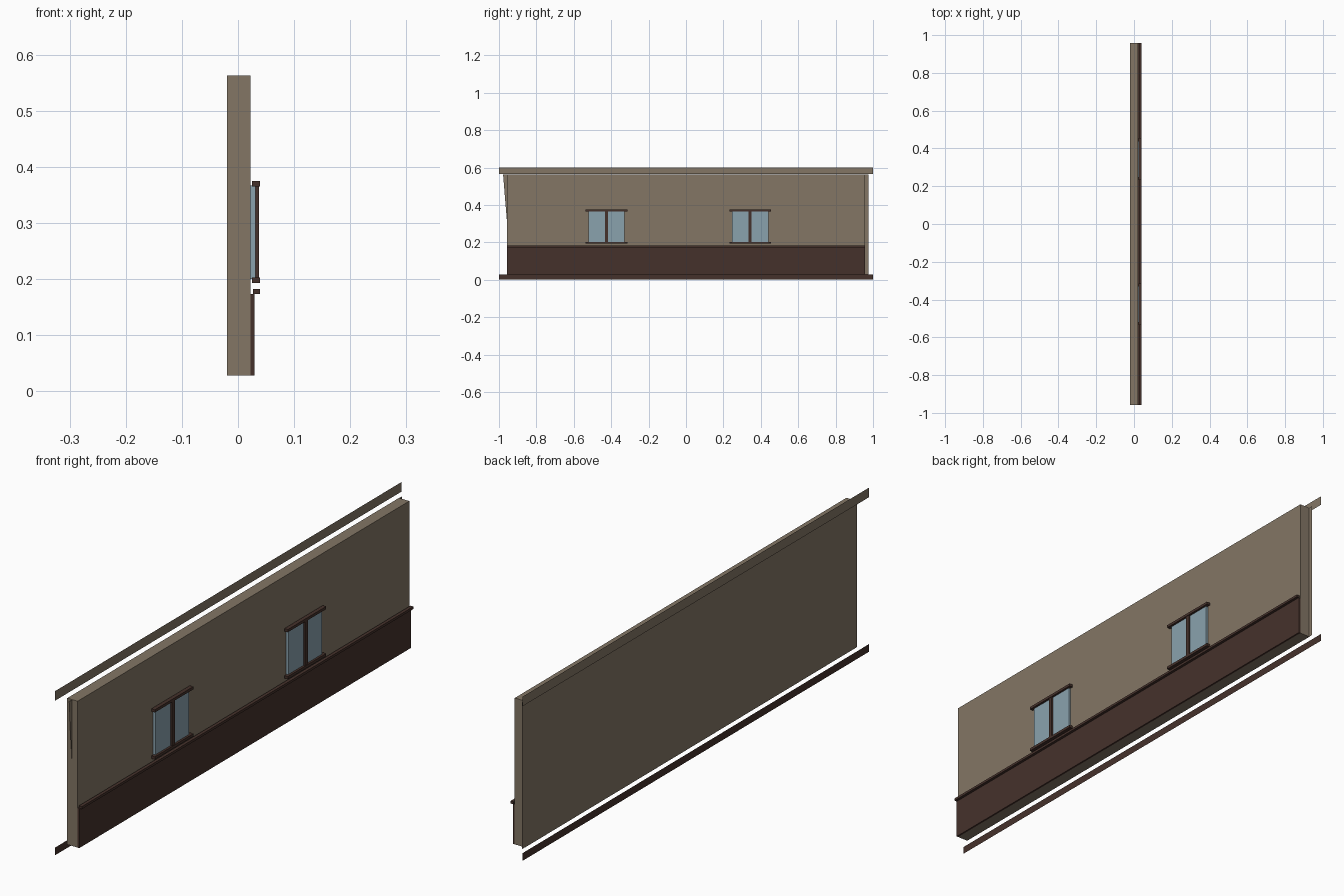
import bpy
import bmesh

cube = bpy.data.objects.get("Cube")
if cube:
    bpy.data.objects.remove(cube, do_unlink=True)


def make_material(name, rgb):
    mat = bpy.data.materials.new(name)
    mat.use_nodes = True
    color = (*rgb, 1)
    mat.diffuse_color = color
    mat.node_tree.nodes["Principled BSDF"].inputs["Base Color"].default_value = color
    return mat


plaster = make_material("tan plaster", (0.227, 0.181, 0.130))
wood = make_material("dark brown wood", (0.060, 0.031, 0.024))
glass = make_material("pale blue glass", (0.254, 0.361, 0.423))


def finish(name, bm, mat):
    mesh = bpy.data.meshes.new(name)
    bm.to_mesh(mesh)
    bm.free()
    mesh.materials.append(mat)
    obj = bpy.data.objects.new(name, mesh)
    bpy.context.collection.objects.link(obj)
    return obj


def box(name, x, y, z, mat):
    """Box spanning the given (low, high) range on each axis."""
    bm = bmesh.new()
    bmesh.ops.create_cube(bm, size=1)
    for v in bm.verts:
        v.co = [r[0] if c < 0 else r[1] for c, r in zip(v.co, (x, y, z))]
    return finish(name, bm, mat)


def sheet(name, x, outline, mat):
    """Single flat face facing +x, with its outline given as (y, z) points."""
    bm = bmesh.new()
    bm.faces.new([bm.verts.new((x, y, z)) for y, z in outline])
    return finish(name, bm, mat)


def strip(name, x, y, z, mat):
    return sheet(name, x, [(y[0], z[0]), (y[1], z[0]), (y[1], z[1]), (y[0], z[1])], mat)


# Wall slab with wooden wainscot and rail
length = (-0.958, 0.958)
box("wall", (-0.02, 0.022), length, (0.028, 0.563), plaster)
box("wainscot", (0.022, 0.029), length, (0.028, 0.173), wood)
box("wainscot_rail", (0.027, 0.039), length, (0.173, 0.182), wood)

# Flat trim strips behind the wall, along top and bottom
strip("top_trim", -0.039, (-1, 1), (0.565, 0.6), plaster)
strip("bottom_trim", -0.039, (-1, 1), (0, 0.028), wood)

# Corner trims at the two ends
strip("rear_corner_trim", -0.019, (0.93, 0.975), (0.028, 0.563), plaster)
sheet("front_corner_trim", 0.0, [(-0.958, 0.32), (-0.958, 0.563), (-0.978, 0.563)], plaster)

# Two windows, each with glass, mullion, sill and head
for label, mid in (("front", -0.425), ("rear", 0.343)):
    def across(half):
        return (mid - half, mid + half)

    box(label + "_window_glass", (0.022, 0.031), across(0.097), (0.2, 0.367), glass)
    box(label + "_window_mullion", (0.029, 0.037), across(0.008), (0.2, 0.367), wood)
    box(label + "_window_sill", (0.025, 0.039), across(0.111), (0.193, 0.203), wood)
    box(label + "_window_head", (0.025, 0.039), across(0.111), (0.365, 0.375), wood)
